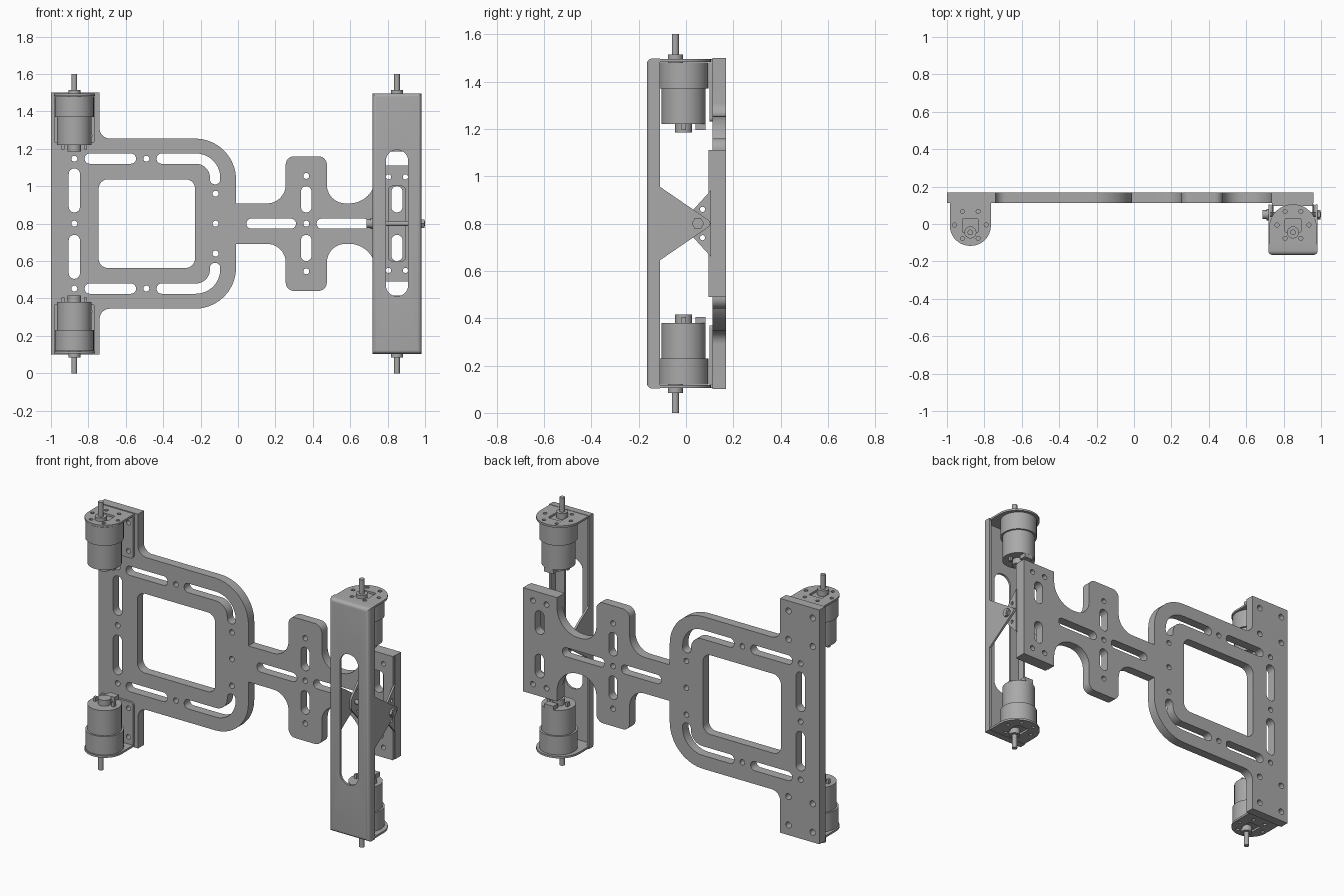
import bpy, bmesh, math
from mathutils import Matrix, Vector

cube = bpy.data.objects.get("Cube")
if cube:
    bpy.data.objects.remove(cube)

MID = 0.8                       # height of the symmetry plane
PLANES = {                      # local (a, b, depth) to world axes
    "xy": Matrix(((1, 0, 0), (0, 1, 0), (0, 0, 1))),
    "xz": Matrix(((1, 0, 0), (0, 0, -1), (0, 1, 0))),
    "yz": Matrix(((0, 0, 1), (1, 0, 0), (0, 1, 0))),
}
grey = bpy.data.materials.new("metal grey")
grey.use_nodes = True
colour = (0.4, 0.4, 0.4, 1)
grey.diffuse_color = colour
grey.node_tree.nodes["Principled BSDF"].inputs["Base Color"].default_value = colour
parts = []


def add(name, mesh):
    mesh.materials.clear()
    mesh.materials.append(grey)
    obj = bpy.data.objects.new(name, mesh)
    bpy.context.scene.collection.objects.link(obj)
    parts.append(obj)
    return obj


def rounded(corners, steps=10):
    """Replace each (a, b, radius) corner by a fillet arc."""
    out = []
    for i, (a, b, r) in enumerate(corners):
        p = Vector((a, b))
        if r == 0:
            out.append(p)
            continue
        u = (Vector(corners[i - 1][:2]) - p).normalized()
        v = (Vector(corners[(i + 1) % len(corners)][:2]) - p).normalized()
        half = u.angle(v) / 2
        centre = p + (u + v).normalized() * r / math.sin(half)
        start = p + u * r / math.tan(half) - centre
        turn = (math.pi - 2 * half) * (1 if u.x * v.y - u.y * v.x > 0 else -1)
        for k in range(steps + 1):
            out.append(centre + Matrix.Rotation(-turn * k / steps, 2) @ start)
    return out


def circle(a, b, r, n=20):
    return [Vector((a + r * math.cos(t * math.tau / n), b + r * math.sin(t * math.tau / n)))
            for t in range(n)]


def rect(a0, a1, b0, b1, r=0):
    return rounded([(a0, b0, r), (a1, b0, r), (a1, b1, r), (a0, b1, r)])


def slot(a0, a1, b0, b1):
    return rect(a0, a1, b0, b1, min(a1 - a0, b1 - b0) * 0.499)


def flip(loop):
    return [Vector((p.x, -p.y)) for p in loop]


def plate(name, plane, loops, lo, hi):
    """Sheet with holes: first loop is the outline, the others are cut out."""
    curve = bpy.data.curves.new(name, "CURVE")
    curve.dimensions, curve.fill_mode = "2D", "BOTH"
    curve.extrude = (hi - lo) / 2
    for loop in loops:
        spline = curve.splines.new("POLY")
        spline.points.add(len(loop) - 1)
        for point, p in zip(spline.points, loop):
            point.co = (p.x, p.y, 0, 1)
        spline.use_cyclic_u = True
    temp = bpy.data.objects.new(name, curve)
    bpy.context.scene.collection.objects.link(temp)
    mesh = bpy.data.meshes.new_from_object(
        temp.evaluated_get(bpy.context.evaluated_depsgraph_get()))
    bpy.data.objects.remove(temp)
    m = PLANES[plane]
    depth = m @ Vector((0, 0, 1))
    shift = Vector([abs(c) for c in depth]) * (lo + hi) / 2 + Vector((0, 0, MID))
    mesh.transform(Matrix.Translation(shift) @ m.to_4x4())
    bm = bmesh.new()
    bm.from_mesh(mesh)
    bmesh.ops.remove_doubles(bm, verts=bm.verts, dist=1e-5)
    bmesh.ops.recalc_face_normals(bm, faces=bm.faces)
    bm.to_mesh(mesh)
    bm.free()
    return add(name, mesh)


def box(name, x0, x1, y0, y1, z0, z1):
    return plate(name, "xy", [rect(x0, x1, y0, y1)], min(z0, z1), max(z0, z1))


def disc(name, x, y, r, z0, z1):
    return plate(name, "xy", [circle(x, y, r, 40)], min(z0, z1), max(z0, z1))


# Main chassis plate: upper half outline, mirrored below
half = [(-1, .7, 0), (-.74, .7, 0), (-.74, .455, .055), (-.01, .455, .22), (-.01, .108, 0),
        (.255, .108, .1), (.255, .36, .045), (.475, .36, .045), (.475, .108, .1),
        (.735, .108, .14), (.735, .31, 0), (.96, .31, 0)]
outline = rounded(half + [(a, -b, r) for a, b, r in reversed(half)])
corner_slot = rounded([(-.435, .375, .026), (-.095, .375, .13), (-.095, .21, .026),
                       (-.15, .21, .026), (-.15, .32, .075), (-.435, .32, .026)])
upper = [corner_slot, slot(-.905, -.845, .06, .295), slot(-.82, -.545, .32, .375),
         slot(.337, .393, .06, .2), slot(.82, .88, .06, .2)]
upper += [circle(a, b, .016) for a, b in
          ((-.875, .347), (-.49, .347), (-.12, .16), (.365, .255), (.805, .25), (.895, .25))]
upper += [circle(a, b, .018) for a in (-.955, -.795) for b in (.47, .64)]
middle = [rect(-.745, -.23, -.237, .237, .05), slot(.045, .31, -.027, .027),
          slot(.42, .7, -.027, .027)]
middle += [circle(a, 0, .016) for a in (-.875, -.12, .365)]
plate("chassis_plate", "xz", [outline] + upper + [flip(h) for h in upper] + middle, .113, .168)


def flange_holes(x):
    """Bolt circle and gearbox window of a motor mount."""
    holes = [circle(x + a, y, .011, 12) for a in (-.085, .085) for y in (-.005,)]
    holes += [circle(x + a, y, .011, 12) for a in (-.042, .042) for y in (-.077, .067)]
    return holes + [rect(x - .042, x + .042, -.045, .03, .008)]


def motor(side, x, s):
    disc(side + "_gearbox", x, -.01, .104, s * .57, s * .68)
    disc(side + "_motor_can", x, -.01, .093, s * .42, s * .57)
    disc(side + "_motor_boss", x, -.01, .036, s * .385, s * .42)
    disc(side + "_shaft_collar", x, -.045, .032, s * .68, s * .715)
    disc(side + "_shaft", x, -.045, .015, s * .7, s * .8)
    box(side + "_terminal_block", x - .03, x + .03, .04, .082, s * .395, s * .42)
    for a in (-.06, .06):
        box(side + "_terminal", x + a - .008, x + a + .008, -.02, .0, s * .395, s * .42)


for s, level in ((1, "upper"), (-1, "lower")):
    lo, hi = sorted((s * .683, s * .695))
    # Motors
    motor("right_" + level, -.875, s)
    motor("left_" + level, .85, s)
    # Right angle bracket
    d_shape = rounded([(-.985, .113, 0), (-.985, -.117, .109), (-.765, -.117, .109),
                       (-.765, .113, 0)])
    plate("right_mount_flange_" + level, "xy", [d_shape] + flange_holes(-.875), lo, hi)
    holes = [circle(a, s * b, .014) for a in (-.955, -.795) for b in (.47, .64)]
    z0, z1 = sorted((s * .43, s * .69))
    plate("right_mount_back_" + level, "xz", [rect(-.985, -.765, z0, z1, .015)] + holes, .1, .114)
    # Left tilting bracket end flange
    end = rounded([(.722, -.125, 0), (.978, -.125, 0), (.978, .105, .127), (.722, .105, .127)])
    plate("left_mount_flange_" + level, "xy", [end] + flange_holes(.85), lo, hi)

# Tilting channel: rounded shell, hollowed from behind, with a long slot
channel = box("tilt_channel", .718, .982, -.165, -.11, -.697, .697)
bm = bmesh.new()
bm.from_mesh(channel.data)
bmesh.ops.dissolve_limit(bm, angle_limit=.01, verts=bm.verts, edges=bm.edges)
front = [e for e in bm.edges if all(v.co.y < -.16 for v in e.verts)]
bmesh.ops.bevel(bm, geom=front, offset=.022, segments=5, profile=.5, affect="EDGES")
bm.to_mesh(channel.data)
bm.free()
cutters = [box("hollow_cutter", .731, .969, -.152, 0, -.684, .684),
           plate("slot_cutter", "xz", [slot(.79, .91, -.388, .394)], -.3, 0)]
for cutter in cutters:
    mod = channel.modifiers.new("cut", "BOOLEAN")
    mod.operation, mod.solver, mod.object = "DIFFERENCE", "EXACT", cutter
cut = bpy.data.meshes.new_from_object(
    channel.evaluated_get(bpy.context.evaluated_depsgraph_get()))
channel.modifiers.clear()
channel.data = cut
for cutter in cutters:
    parts.remove(cutter)
    bpy.data.objects.remove(cutter)

# Hinge: base sheet on the chassis, triangular ears and pin
sheet_holes = [circle(a, b, .014) for a in (.805, .895) for b in (-.25, .25)]
plate("hinge_base", "xz", [rect(.738, .957, -.31, .31), rect(.805, .895, -.2, .2, .02)]
      + sheet_holes, .095, .114)
ear = rounded([(-.13, .18, 0), (-.11, .155, .02), (.105, .008, .035),
               (.105, -.008, .035), (-.11, -.155, .02), (-.13, -.18, 0)])
inner_ear = rounded([(.105, .14, 0), (.005, .03, .035), (.005, -.03, .035), (.105, -.14, 0)])
ear_holes = [circle(.07, b, .011) for b in (-.06, .06)]
for side, x in (("right", .718), ("left", .97)):
    plate(side + "_tilt_ear", "yz", [ear], x, x + .012)
    inner = x + .016 if side == "right" else x - .016
    plate(side + "_hinge_ear", "yz", [inner_ear] + ear_holes, inner, inner + .012)
plate("hinge_pin", "yz", [circle(.05, 0, .013)], .69, 1.0)
plate("hinge_pin_head", "yz", [circle(.05, 0, .024, 24)], .688, .71)
plate("hinge_washer", "yz", [circle(.05, 0, .03, 24)], .708, .72)
plate("hinge_pin_nut", "yz", [circle(.05, 0, .026, 6)], .98, .997)

# Smooth the curved walls, keep the edges sharp
for obj in bpy.context.view_layer.objects:
    obj.select_set(obj in parts)
bpy.context.view_layer.objects.active = parts[0]
bpy.ops.object.shade_smooth_by_angle(angle=math.radians(30))
